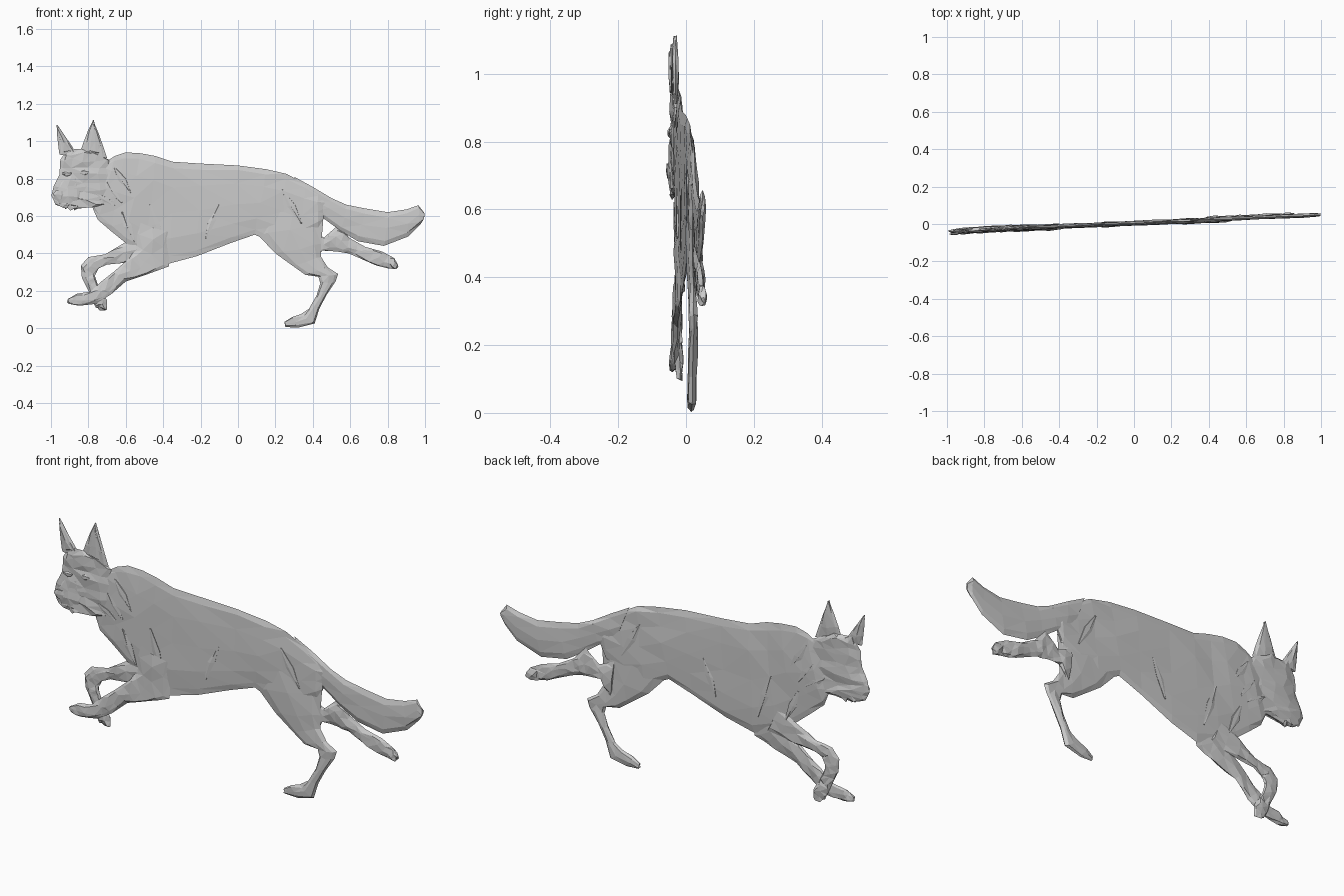
import bpy, bmesh, math, random
from mathutils import Vector

random.seed(7)


def plane_y(x):
    # the whole relief leans slightly away from the x axis
    return 0.041 * x + 0.004


def loft(name, sections, thick, y_off=0.0, sides=8, jit=0.003, cuts=1):
    """Skin flattened rings; each section is (x, z, x, z): the two outline points."""
    fine = []
    for i, s in enumerate(sections[:-1]):
        for k in range(cuts):
            f = k / cuts
            fine.append([a + (b - a) * f for a, b in zip(s, sections[i + 1])])
    fine.append(list(sections[-1]))
    bm = bmesh.new()
    rings = []
    for i, (xa, za, xb, zb) in enumerate(fine):
        a, b = Vector((xa, 0, za)), Vector((xb, 0, zb))
        mid, half = (a + b) / 2, (a - b) / 2
        end = 0.55 if i in (0, len(fine) - 1) else 1.0
        ring = []
        for j in range(sides):
            ang = 2 * math.pi * j / sides
            c, s = math.cos(ang), math.sin(ang)
            p = mid + half * c
            inner = abs(s)
            p.x += random.uniform(-3, 3) * jit * inner
            p.z += random.uniform(-3, 3) * jit * inner
            p.y = plane_y(p.x) + y_off + thick * end * s + random.uniform(-jit, jit)
            ring.append(bm.verts.new(p))
        rings.append(ring)
    for r0, r1 in zip(rings, rings[1:]):
        for j in range(sides):
            k = (j + 1) % sides
            bm.faces.new((r0[j], r0[k], r1[k], r1[j]))
    bm.faces.new(rings[0][::-1])
    bm.faces.new(rings[-1])
    bmesh.ops.triangulate(bm, faces=bm.faces[:])
    bmesh.ops.recalc_face_normals(bm, faces=bm.faces[:])
    me = bpy.data.meshes.new(name)
    bm.to_mesh(me)
    bm.free()
    ob = bpy.data.objects.new(name, me)
    bpy.context.collection.objects.link(ob)
    return ob


# Torso with neck, from throat to rump (back line ; belly line)
loft("torso", [
    (-0.72, 0.88, -0.78, 0.65), (-0.66, 0.92, -0.75, 0.58),
    (-0.60, 0.94, -0.68, 0.52), (-0.52, 0.935, -0.60, 0.455),
    (-0.44, 0.92, -0.50, 0.39), (-0.35, 0.89, -0.37, 0.345),
    (-0.20, 0.88, -0.22, 0.385), (0.00, 0.87, -0.04, 0.455),
    (0.15, 0.85, 0.09, 0.50), (0.26, 0.825, 0.22, 0.44),
    (0.36, 0.77, 0.32, 0.44), (0.43, 0.725, 0.43, 0.52),
    (0.46, 0.70, 0.455, 0.58)], 0.013, sides=12, jit=0.0028)

# Bushy tail
loft("tail", [
    (0.30, 0.81, 0.38, 0.62), (0.40, 0.755, 0.42, 0.60),
    (0.50, 0.695, 0.46, 0.585), (0.58, 0.66, 0.55, 0.52),
    (0.68, 0.64, 0.64, 0.465), (0.80, 0.62, 0.78, 0.44),
    (0.90, 0.635, 0.91, 0.49), (0.965, 0.657, 0.975, 0.555),
    (0.997, 0.615, 0.992, 0.58)], 0.011, 0.004, jit=0.002)

# Hind legs
loft("near_hind_leg", [
    (0.16, 0.66, 0.44, 0.68), (0.11, 0.495, 0.455, 0.57),
    (0.20, 0.40, 0.445, 0.45), (0.29, 0.335, 0.445, 0.38),
    (0.36, 0.285, 0.48, 0.325), (0.43, 0.275, 0.535, 0.29),
    (0.44, 0.24, 0.522, 0.25), (0.42, 0.175, 0.475, 0.18),
    (0.38, 0.105, 0.435, 0.105), (0.335, 0.075, 0.41, 0.025),
    (0.29, 0.06, 0.32, 0.003), (0.25, 0.035, 0.255, 0.006)],
    0.013, -0.002, jit=0.0025)
loft("far_hind_leg", [
    (0.38, 0.52, 0.40, 0.33), (0.46, 0.485, 0.45, 0.415),
    (0.535, 0.55, 0.53, 0.41), (0.60, 0.48, 0.59, 0.40),
    (0.68, 0.435, 0.66, 0.37), (0.77, 0.41, 0.74, 0.335),
    (0.835, 0.375, 0.80, 0.32), (0.855, 0.34, 0.845, 0.315)],
    0.012, 0.010, jit=0.004, cuts=2)

# Front legs: one folded, one reaching
loft("far_front_leg", [
    (-0.52, 0.50, -0.45, 0.38), (-0.61, 0.455, -0.60, 0.35),
    (-0.71, 0.395, -0.70, 0.34), (-0.80, 0.38, -0.745, 0.32),
    (-0.84, 0.335, -0.765, 0.28), (-0.835, 0.27, -0.75, 0.235),
    (-0.80, 0.20, -0.73, 0.20), (-0.78, 0.15, -0.70, 0.15),
    (-0.76, 0.11, -0.70, 0.10)], 0.011, 0.006, jit=0.004, cuts=2)
loft("near_front_leg", [
    (-0.56, 0.58, -0.36, 0.50), (-0.54, 0.44, -0.37, 0.33),
    (-0.58, 0.375, -0.48, 0.29), (-0.66, 0.305, -0.60, 0.25),
    (-0.73, 0.25, -0.68, 0.18), (-0.79, 0.195, -0.76, 0.13),
    (-0.86, 0.185, -0.85, 0.12), (-0.91, 0.155, -0.905, 0.13)],
    0.012, -0.007, jit=0.004, cuts=2)

# Head from crown to chin, turned toward the viewer
loft("head", [
    (-0.91, 0.96, -0.80, 0.955), (-0.95, 0.90, -0.69, 0.90),
    (-0.955, 0.82, -0.67, 0.82), (-0.985, 0.76, -0.66, 0.74),
    (-0.998, 0.71, -0.64, 0.68), (-0.975, 0.66, -0.72, 0.65),
    (-0.92, 0.64, -0.87, 0.64)], 0.014, -0.002, sides=12, jit=0.005, cuts=2)
loft("muzzle", [
    (-0.94, 0.80, -0.86, 0.80), (-0.97, 0.75, -0.84, 0.74),
    (-0.99, 0.70, -0.83, 0.70), (-0.96, 0.665, -0.85, 0.665)],
    0.012, -0.008, jit=0.003)
loft("nose", [(-0.975, 0.735, -0.935, 0.735), (-0.99, 0.715, -0.925, 0.715),
              (-0.97, 0.69, -0.94, 0.69)], 0.007, -0.017, sides=6, jit=0.001)
for side, x, z in (("left", -0.915, 0.825), ("right", -0.82, 0.83)):
    loft(side + "_eye", [(x - 0.022, z + 0.008, x - 0.022, z - 0.004),
                         (x, z + 0.016, x, z - 0.014),
                         (x + 0.024, z + 0.006, x + 0.024, z - 0.004)],
         0.006, -0.016, sides=6, jit=0.001)

# Ears with a raised inner fold
ears = (("left", (-0.955, 0.93), (-0.86, 0.93), (-0.97, 1.09)),
        ("right", (-0.845, 0.94), (-0.70, 0.91), (-0.775, 1.113)))
for side, a, b, tip in ears:
    def ear_row(f, shrink):
        m = ((a[0] + b[0]) / 2, (a[1] + b[1]) / 2)
        row = []
        for p in (a, b):
            q = [m[i] + (p[i] - m[i]) * shrink for i in (0, 1)]
            row += [q[i] + (tip[i] - q[i]) * f for i in (0, 1)]
        return row
    loft(side + "_ear", [ear_row(f, s) for f, s in
                         ((0, 1), (0.3, 1.05), (0.65, 1.15), (0.985, 1))],
         0.010, -0.004, jit=0.002)
    loft(side + "_ear_fold", [ear_row(f, 0.5) for f in (0.1, 0.4, 0.85)],
         0.005, -0.012, sides=6, jit=0.002)

# Fur tufts layered over cheek, ruff and shoulder, on both faces
tufts = ((-0.70, 0.78, -0.62, 0.67), (-0.76, 0.72, -0.66, 0.655),
         (-0.66, 0.86, -0.57, 0.72), (-0.62, 0.62, -0.55, 0.46),
         (-0.47, 0.66, -0.40, 0.44), (0.24, 0.74, 0.34, 0.56),
         (-0.10, 0.66, -0.17, 0.48))
for i, (x0, z0, x1, z1) in enumerate(tufts):
    for face in (-1, 1):
        xm, zm = (x0 + x1) / 2, (z0 + z1) / 2
        loft("fur_tuft", [(x0 - 0.004, z0, x0 + 0.004, z0),
                          (xm - 0.025, zm, xm + 0.02, zm + 0.01),
                          (x1 - 0.004, z1, x1 + 0.004, z1)],
             0.004, 0.012 * face, sides=5, jit=0.001)
